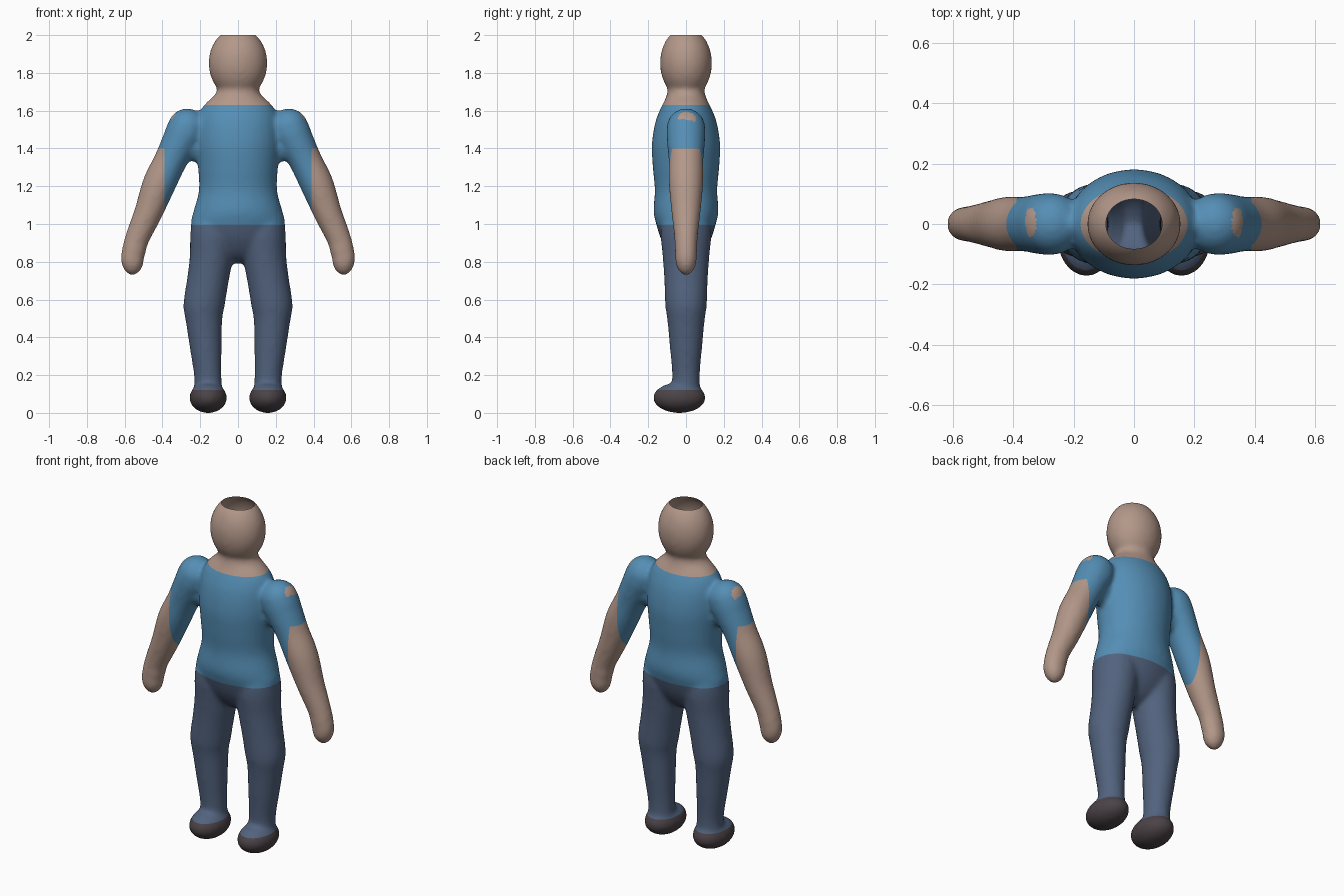
import bpy, bmesh, math
from mathutils import Vector

if "Cube" in bpy.data.objects:
    bpy.data.objects.remove(bpy.data.objects["Cube"])


def material(name, rgb):
    m = bpy.data.materials.new(name)
    m.diffuse_color = (*rgb, 1)
    m.use_nodes = True
    m.node_tree.nodes["Principled BSDF"].inputs["Base Color"].default_value = m.diffuse_color
    return m


SKIN, SHIRT, TROUSERS, SHOES = range(4)
mats = [material("skin", (0.45, 0.31, 0.25)), material("shirt blue", (0.09, 0.27, 0.46)),
        material("trouser blue", (0.085, 0.125, 0.21)), material("shoe dark", (0.07, 0.055, 0.062))]


def spline(points, steps=5):
    """Catmull-Rom through tuples of any length."""
    p = [Vector(q) for q in points]
    p = [p[0]] + p + [p[-1]]
    out = []
    for a, b, c, d in zip(p, p[1:], p[2:], p[3:]):
        for i in range(steps):
            t = i / steps
            out.append(0.5 * (2 * b + (c - a) * t + (2 * a - 5 * b + 4 * c - d) * t * t
                              + (3 * b - a - 3 * c + d) * t ** 3))
    return out + [p[-1]]


def loft(bm, sections, side=1, n=32):
    """Closed tube through (x, z, width radius, depth radius), rings square to its path."""
    secs = spline(sections)
    rings = []
    for i, (x, z, rx, ry) in enumerate(secs):
        a, b = secs[max(i - 1, 0)], secs[min(i + 1, len(secs) - 1)]
        t = Vector((b[0] - a[0], b[1] - a[1])).normalized()
        ring = []
        for k in range(n):
            u = 2 * math.pi * k / n
            w = math.cos(u) * max(rx, 0.004)
            ring.append(bm.verts.new((side * (x - t.y * w), math.sin(u) * max(ry, 0.004), z + t.x * w)))
        rings.append(ring)
    for r, s in zip(rings, rings[1:]):
        for k in range(n):
            bm.faces.new((r[k], r[(k + 1) % n], s[(k + 1) % n], s[k]))
    bm.faces.new(rings[0])
    bm.faces.new(rings[-1])


def ellipsoid(bm, centre, radii):
    vs = bmesh.ops.create_uvsphere(bm, u_segments=32, v_segments=20, radius=1)["verts"]
    for v in vs:
        v.co = Vector([c + r * q for c, r, q in zip(centre, radii, v.co)])


bm = bmesh.new()
# Torso and neck
loft(bm, [(0, 0.79, 0.01, 0.01), (0, 0.83, 0.1, 0.075), (0, 0.91, 0.215, 0.128), (0, 1.0, 0.25, 0.158),
          (0, 1.07, 0.235, 0.172), (0, 1.18, 0.207, 0.165), (0, 1.3, 0.212, 0.176), (0, 1.42, 0.222, 0.181),
          (0, 1.53, 0.218, 0.165), (0, 1.6, 0.2, 0.14), (0, 1.645, 0.165, 0.118), (0, 1.69, 0.118, 0.1),
          (0, 1.74, 0.108, 0.096), (0, 1.8, 0.1, 0.09)])
# Head
ellipsoid(bm, (0, 0, 1.852), (0.156, 0.138, 0.188))
for s in (-1, 1):
    # Arm
    loft(bm, [(0.225, 1.58, 0.01, 0.01), (0.238, 1.56, 0.065, 0.07), (0.27, 1.505, 0.102, 0.102),
              (0.31, 1.43, 0.095, 0.1), (0.36, 1.33, 0.087, 0.092), (0.418, 1.21, 0.088, 0.091),
              (0.475, 1.06, 0.075, 0.077), (0.535, 0.92, 0.064, 0.061), (0.554, 0.84, 0.06, 0.057),
              (0.562, 0.78, 0.02, 0.02)], s)
    # Shoulder, armpit and hand
    ellipsoid(bm, (s * 0.27, 0, 1.51), (0.102, 0.102, 0.102))
    ellipsoid(bm, (s * 0.235, 0, 1.42), (0.055, 0.07, 0.09))
    ellipsoid(bm, (s * 0.559, 0, 0.822), (0.062, 0.058, 0.094))
    # Leg
    loft(bm, [(0.11, 1.08, 0.03, 0.03), (0.122, 1.03, 0.11, 0.115), (0.13, 0.95, 0.122, 0.134),
              (0.142, 0.82, 0.114, 0.123), (0.16, 0.7, 0.11, 0.115), (0.18, 0.57, 0.109, 0.11),
              (0.18, 0.49, 0.097, 0.099), (0.17, 0.34, 0.084, 0.085), (0.16, 0.2, 0.073, 0.073),
              (0.158, 0.1, 0.075, 0.075)], s)
    # Foot
    ellipsoid(bm, (s * 0.158, -0.035, 0.08), (0.1, 0.14, 0.081))
bmesh.ops.recalc_face_normals(bm, faces=bm.faces)
mesh = bpy.data.meshes.new("body")
bm.to_mesh(mesh)
bm.free()
body = bpy.data.objects.new("body", mesh)
bpy.context.collection.objects.link(body)

# Fuse the parts into one soft skin
fuse = body.modifiers.new("fuse", "REMESH")
fuse.mode = "VOXEL"
fuse.voxel_size = 0.012
soften = body.modifiers.new("soften", "SMOOTH")
soften.factor = 0.5
soften.iterations = 12
fused = bpy.data.meshes.new_from_object(body.evaluated_get(bpy.context.evaluated_depsgraph_get()))
body.modifiers.clear()
body.data = fused
bpy.data.meshes.remove(mesh)
fused.name = "body"
fused.materials.clear()
for m in mats:
    fused.materials.append(m)

# Open crown, plus clean edges along each colour border
bm = bmesh.new()
bm.from_mesh(fused)


def slice_at(co, no, clear=False):
    bmesh.ops.bisect_plane(bm, geom=bm.verts[:] + bm.edges[:] + bm.faces[:], plane_co=co,
                           plane_no=no, clear_outer=clear)


slice_at((0, 0, 2), (0, 0, 1), True)
for z in (0.12, 0.995, 1.4, 1.63):
    slice_at((0, 0, z), (0, 0, 1))
for x in (-0.39, 0.39):
    slice_at((x, 0, 0), (1, 0, 0))


def colour(c):
    x, y, z = abs(c.x), c.y, c.z
    bare_arm = x > 0.39 and z < 1.4
    shoulder_patch = z > 1.5 and ((x - 0.342) / 0.018) ** 2 + ((y - 0.005) / 0.048) ** 2 < 1
    if z > 1.63 or bare_arm or shoulder_patch:
        return SKIN
    return SHOES if z < 0.12 else TROUSERS if z < 0.995 else SHIRT


for f in bm.faces:
    f.material_index = colour(f.calc_center_median())
    f.smooth = True
bm.to_mesh(fused)
bm.free()
